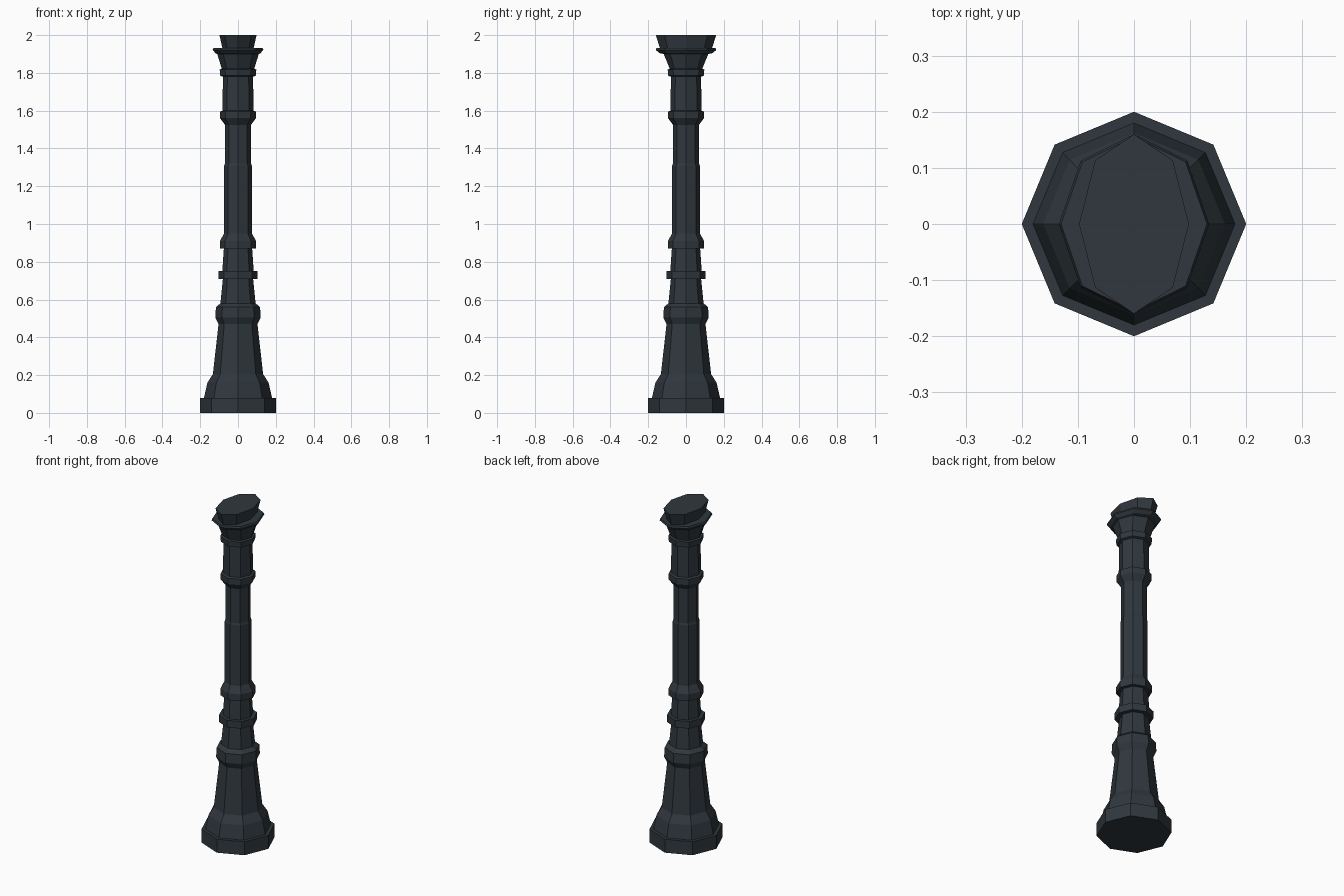
import bpy, bmesh, math

if "Cube" in bpy.data.objects:
    bpy.data.objects.remove(bpy.data.objects["Cube"])

iron = bpy.data.materials.new("dark slate iron")
iron.diffuse_color = (0.029, 0.039, 0.048, 1)
iron.use_nodes = True
iron.node_tree.nodes["Principled BSDF"].inputs["Base Color"].default_value = iron.diffuse_color
SIDES = 8


def loft(name, profile, cap_bottom=False, cap_top=False):
    """Octagonal flat-shaded loft; each profile entry is (z, rx) or (z, rx, ry)."""
    bm = bmesh.new()
    rings = []
    for p in profile:
        z, rx, ry = p[0], p[1], p[-1]
        rings.append([bm.verts.new((rx * math.cos(2 * math.pi * i / SIDES),
                                    ry * math.sin(2 * math.pi * i / SIDES), z))
                      for i in range(SIDES)])
    for a, b in zip(rings, rings[1:]):
        for i in range(SIDES):
            j = (i + 1) % SIDES
            bm.faces.new((a[i], a[j], b[j], b[i]))
    if cap_bottom:
        bm.faces.new(rings[0][::-1])
    if cap_top:
        bm.faces.new(rings[-1])
    mesh = bpy.data.meshes.new(name)
    bm.to_mesh(mesh)
    bm.free()
    mesh.materials.append(iron)
    obj = bpy.data.objects.new(name, mesh)
    bpy.context.collection.objects.link(obj)
    return obj


# Plinth and flared foot
loft("plinth", [(0, .2), (.08, .2), (.08, .18)], cap_bottom=True)
loft("flared_foot", [(.08, .18), (.16, .162), (.205, .133), (.47, .103)])
# Lower collars
loft("foot_collar", [(.47, .103), (.505, .12), (.56, .117), (.58, .093)])
loft("lower_neck", [(.58, .093), (.71, .08)])
loft("lower_ring", [(.71, .08), (.71, .104), (.752, .104), (.752, .083)])
loft("upper_neck", [(.752, .083), (.87, .075)])
loft("shaft_collar", [(.87, .075), (.87, .096), (.91, .096), (.95, .073)])
# Main shaft
loft("shaft", [(.95, .073), (1.31, .073), (1.32, .069), (1.525, .069)])
# Upper collars
loft("upper_collar", [(1.525, .069), (1.56, .095), (1.595, .095), (1.6, .082)])
loft("upper_shaft", [(1.6, .082), (1.78, .08)])
loft("capital_ring", [(1.78, .08), (1.785, .094), (1.818, .097), (1.822, .086)])
# Capital widens front to back into an oval top
loft("capital", [(1.822, .086), (1.9, .11, .118), (1.905, .12, .142),
                 (1.922, .134, .16), (1.932, .13, .156), (1.932, .083, .138)])
loft("oval_cap", [(1.932, .083, .138), (2.0, .098, .16)], cap_top=True)
